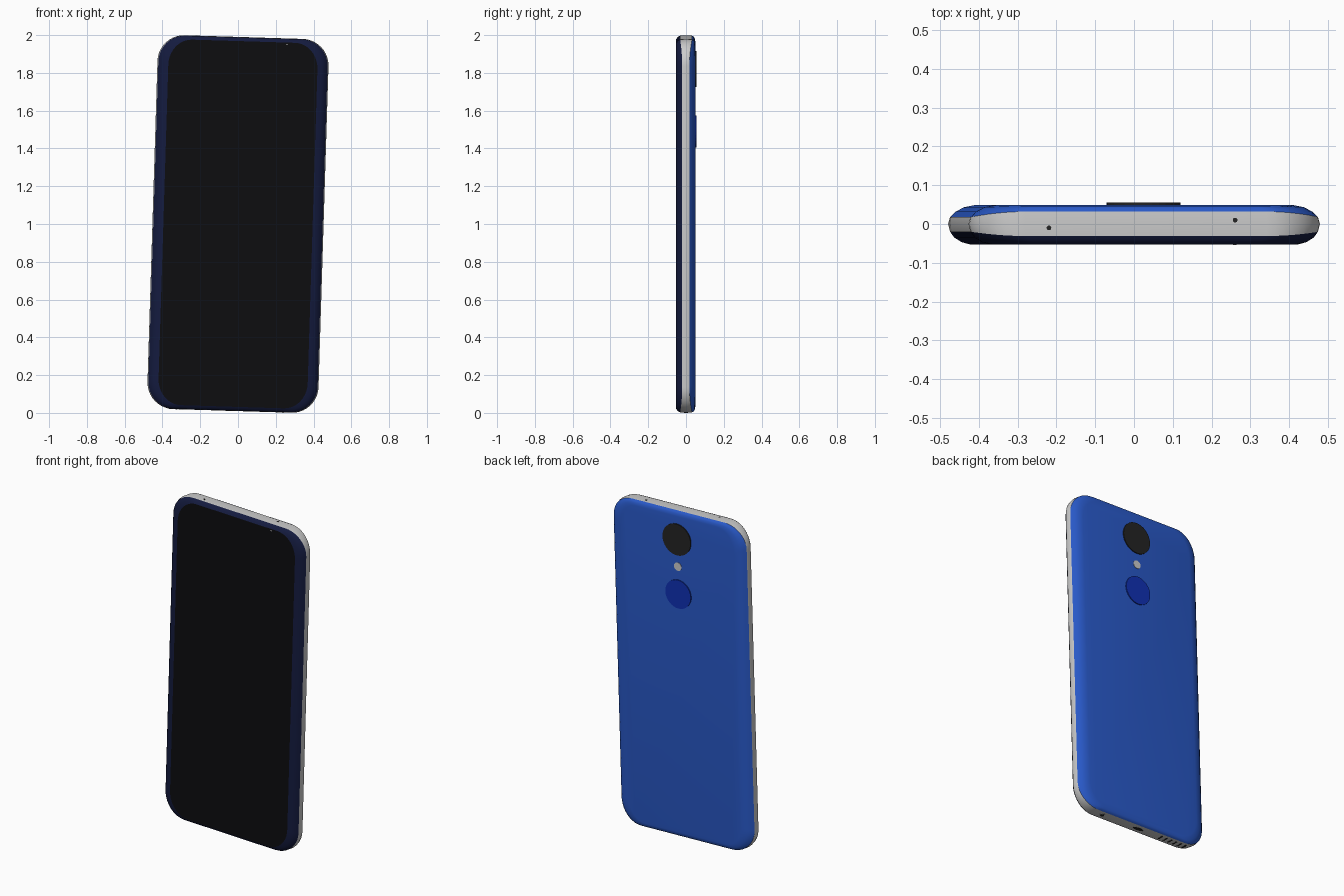
import bpy, bmesh, math
from mathutils import Matrix

if "Cube" in bpy.data.objects:
    bpy.data.objects.remove(bpy.data.objects["Cube"])

HW, HH, R, SEG = 0.453, 0.99, 0.14, 10
# whole phone leans slightly sideways and stands on z = 0
PLACE = Matrix.Translation((0, 0, 1)) @ Matrix.Rotation(0.031, 4, 'Y')


def material(name, rgb):
    m = bpy.data.materials.new(name)
    m.diffuse_color = (*rgb, 1)
    m.use_nodes = True
    m.node_tree.nodes["Principled BSDF"].inputs["Base Color"].default_value = m.diffuse_color
    return m


BLUE = material("blue", (0.022, 0.1, 0.58))
DEEP_BLUE = material("deep_blue", (0.005, 0.03, 0.45))
NAVY = material("navy", (0.007, 0.011, 0.05))
BLACK = material("black", (0.004, 0.004, 0.005))
DARK = material("dark_grey", (0.017, 0.017, 0.017))


def finish(bm, name, mat=None, smooth=False):
    bmesh.ops.recalc_face_normals(bm, faces=bm.faces)
    for f in bm.faces:
        f.smooth = smooth
    bm.transform(PLACE)
    me = bpy.data.meshes.new(name)
    bm.to_mesh(me)
    bm.free()
    if mat:
        me.materials.append(mat)
    ob = bpy.data.objects.new(name, me)
    bpy.context.collection.objects.link(ob)
    return ob


def outline():
    """Rounded rectangle: x, z and how much the point belongs to an end."""
    pts = []
    for q, (sx, sz) in enumerate([(1, 1), (-1, 1), (-1, -1), (1, -1)]):
        for i in range(SEG + 1):
            a = math.pi / 2 * (q + i / SEG)
            pts.append((sx * (HW - R) + R * math.cos(a),
                        sz * (HH - R) + R * math.sin(a), math.sin(a) ** 2))
    return pts


def shell(name, rings, mat=None, cap=False):
    """Loft rings given as (side y, side inset, end y, end inset)."""
    bm = bmesh.new()
    loops = []
    for ys, dx, ye, dz in rings:
        loops.append([bm.verts.new((x * (1 - dx / HW), ys + (ye - ys) * w, z * (1 - dz / HH)))
                      for x, z, w in outline()])
    n = len(loops[0])
    for a, b in zip(loops, loops[1:]):
        for i in range(n):
            j = (i + 1) % n
            bm.faces.new((a[i], a[j], b[j], b[i]))
    if cap:
        bm.faces.new(loops[-1])
    ob = finish(bm, name, mat, True)
    if len(rings) == 1:  # a lone flat panel must face forward
        ob.data.flip_normals() if ob.data.polygons[0].normal.y > 0 else None
    return ob


def disc(name, loc, r, depth, axis, mat=None, stretch=1):
    bm = bmesh.new()
    rot = Matrix.Rotation(math.pi / 2, 4, 'X') if axis == 'Y' else Matrix()
    bmesh.ops.create_cone(bm, cap_ends=True, segments=32, radius1=r, radius2=r, depth=depth,
                          matrix=Matrix.Translation(loc) @ Matrix.Diagonal((stretch, 1, 1, 1)) @ rot)
    finish(bm, name, mat)


def box(name, loc, size, mat=None):
    bm = bmesh.new()
    bmesh.ops.create_cube(bm, size=1, matrix=Matrix.Translation(loc) @ Matrix.Diagonal((*size, 1)))
    finish(bm, name, mat)


# body: screen, curved front glass, metal frame, back cover
screen_edge = (-0.053, 0.058, -0.053, 0.022)
front_seam = (-0.020, 0.005, -0.031, 0.002)
back_seam = (0.018, 0.005, 0.032, 0.002)
shell("screen", [screen_edge], BLACK, cap=True)
shell("front_glass", [screen_edge, (-0.047, 0.035, -0.047, 0.012),
                      (-0.035, 0.016, -0.040, 0.006), front_seam], NAVY)
shell("frame", [front_seam, (0, 0, 0, 0), back_seam])
shell("back_cover", [back_seam, (0.032, 0.020, 0.040, 0.006), (0.043, 0.040, 0.046, 0.014),
                     (0.049, 0.070, 0.049, 0.030)], BLUE, cap=True)

# back details
disc("rear_camera", (0, 0.050, 0.82), 0.095, 0.01, 'Y', DARK)
disc("flash", (0, 0.047, 0.655), 0.025, 0.008, 'Y')
disc("fingerprint_sensor", (0, 0.050, 0.49), 0.086, 0.01, 'Y', DEEP_BLUE)

# front camera dot
disc("front_sensor", (0.23, -0.053, 0.958), 0.004, 0.001, 'Y')

# holes in the top edge
for x, y in ((-0.25, -0.01), (0.23, 0.01)):
    disc("top_hole", (x, y, HH - 0.002), 0.006, 0.005, 'Z', DARK)

# bottom edge: audio jack, charging port, speaker slits
disc("audio_jack", (0.26, 0, -HH + 0.002), 0.018, 0.005, 'Z')
disc("audio_jack_hole", (0.26, 0, -HH + 0.002), 0.011, 0.007, 'Z', DARK)
disc("charging_port", (0, 0, -HH + 0.002), 0.012, 0.005, 'Z', DARK, stretch=3)
for i in range(6):
    box("speaker_slit", (-0.16 - 0.034 * i, 0, -HH + 0.002), (0.01, 0.034, 0.005), DARK)
